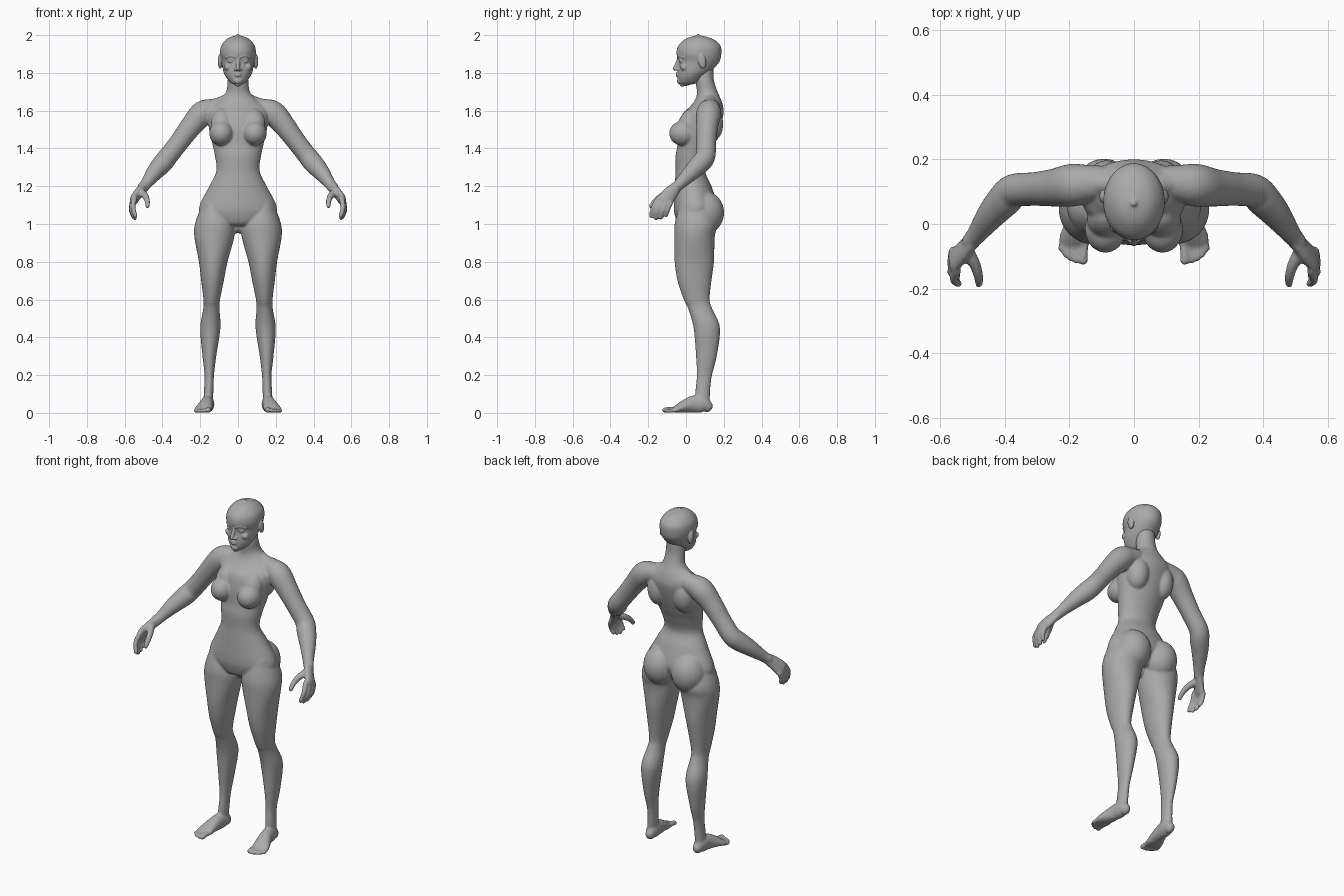
import bpy, bmesh, math
from mathutils import Vector, Matrix

skin = bpy.data.materials.new("plain_grey")
skin.diffuse_color = (0.4, 0.4, 0.4, 1)


def spline(rings, steps=6):
    """Catmull-Rom interpolation of (x, y, z, half_u, half_v) rings."""
    out = []
    for i in range(len(rings) - 1):
        p = [rings[max(0, min(len(rings) - 1, i + k))] for k in (-1, 0, 1, 2)]
        for s in range(steps):
            t = s / steps
            out.append([0.5 * (2 * b + (c - a) * t + (2 * a - 5 * b + 4 * c - d) * t * t
                               + (3 * b - a - 3 * c + d) * t ** 3) for a, b, c, d in zip(*p)])
    return out + [list(rings[-1])]


def loft(bm, rings, side=1, ref=None, n=28):
    """Closed elliptical skin along rings; ref=None keeps the rings horizontal."""
    pts = spline(rings)
    pos = [Vector(p[:3]) for p in pts]
    sections = []
    last = len(pts) - 1
    for i, p in enumerate(pts):
        t = (pos[min(i + 1, last)] - pos[max(i - 1, 0)]).normalized()
        if ref:
            u = t.cross(Vector(ref)).normalized()
            v = t.cross(u).normalized()
        else:
            u, v = Vector((1, 0, 0)), Vector((0, 1, 0))
        r = min(p[3], p[4])
        here = [(pos[i], u, v, p[3], p[4])]
        if i in (0, last):  # rounded ends
            sgn = -1 if i == 0 else 1
            dome = [(pos[i] + t * sgn * r * math.sin(a), u, v, p[3] * math.cos(a), p[4] * math.cos(a))
                    for a in (0.5, 1.0, 1.4)]
            here = dome[::-1] + here if i == 0 else here + dome
        sections += here
    loops = []
    for c, u, v, a, b in sections:
        loop = []
        for k in range(n):
            w = 2 * math.pi * k / n
            q = c + u * a * math.cos(w) + v * b * math.sin(w)
            loop.append(bm.verts.new((q.x * side, q.y, q.z)))
        loops.append(loop)
    for l0, l1 in zip(loops, loops[1:]):
        for k in range(n):
            bm.faces.new((l0[k], l0[(k + 1) % n], l1[(k + 1) % n], l1[k]))
    bm.faces.new(loops[0])
    bm.faces.new(loops[-1])


def blob(bm, c, r, side=1, tilt=0):
    m = Matrix.Translation((c[0] * side, c[1], c[2])) @ Matrix.Rotation(tilt, 4, 'X') @ Matrix.Diagonal((*r, 1))
    bmesh.ops.create_uvsphere(bm, u_segments=28, v_segments=18, radius=1, matrix=m)


def finish(bm, name, voxel, smooth):
    bmesh.ops.recalc_face_normals(bm, faces=bm.faces)
    me = bpy.data.meshes.new(name)
    bm.to_mesh(me)
    bm.free()
    me.materials.append(skin)
    ob = bpy.data.objects.new(name, me)
    bpy.context.collection.objects.link(ob)
    rm = ob.modifiers.new("blend_parts", 'REMESH')
    rm.mode = 'VOXEL'
    rm.voxel_size = voxel
    rm.use_smooth_shade = True
    sm = ob.modifiers.new("soften", 'SMOOTH')
    sm.factor = 0.5
    sm.iterations = smooth


def level(z, x0, x1, y0, y1):
    return ((x0 + x1) / 2, (y0 + y1) / 2, z, (x1 - x0) / 2, (y1 - y0) / 2)


body = bmesh.new()
# Torso and neck: height, half width, front, back
torso = [(.99, .05, 0, .08), (1.0, .12, -.04, .12), (1.05, .195, -.06, .15), (1.1, .203, -.065, .165),
         (1.2, .152, -.06, .135), (1.28, .115, -.055, .102), (1.36, .122, -.055, .125),
         (1.42, .135, -.045, .15), (1.5, .153, -.04, .178), (1.58, .163, -.02, .198),
         (1.62, .15, .02, .197), (1.66, .1, .05, .185), (1.70, .063, .058, .167),
         (1.76, .055, .05, .148), (1.82, .05, .055, .145)]
loft(body, [level(z, -a, a, y0, y1) for z, a, y0, y1 in torso], n=48)

# Leg: height, inner, outer, front, back
leg = [(1.08, .05, .2, -.04, .14), (1.0, .015, .228, -.06, .165), (.93, .02, .231, -.062, .152),
       (.8, .055, .207, -.06, .148), (.7, .075, .195, -.045, .135), (.6, .095, .183, -.012, .125),
       (.55, .098, .184, .012, .14), (.45, .093, .2, .04, .18), (.3, .115, .188, .053, .163),
       (.2, .127, .177, .057, .138), (.12, .13, .18, .05, .128), (.05, .134, .184, .045, .125)]
foot = [(.156, .115, .033, .026, .031), (.158, .09, .045, .033, .044), (.163, .04, .046, .034, .045),
        (.174, -.01, .034, .042, .033), (.183, -.045, .022, .048, .021), (.186, -.062, .016, .046, .014)]
toes = [(.152, .157, -.112, .015), (.174, .179, -.112, .011), (.190, .197, -.104, .011),
        (.205, .212, -.092, .011), (.218, .225, -.076, .010)]
arm = [(.09, .13, 1.615, .05, .05), (.14, .125, 1.605, .058, .058), (.19, .12, 1.583, .066, .066),
       (.25, .112, 1.515, .058, .058), (.31, .108, 1.435, .052, .052), (.37, .103, 1.358, .052, .052),
       (.40, .075, 1.32, .053, .053), (.44, .03, 1.275, .045, .045), (.485, -.03, 1.215, .031, .031),
       (.505, -.055, 1.19, .03, .026)]
palm = [(.498, -.048, 1.198, .029, .024), (.525, -.08, 1.165, .038, .023),
        (.55, -.107, 1.13, .043, .021), (.555, -.115, 1.118, .040, .017)]
# Finger knuckle, middle joint and tip
fingers = [((.548, -.145, 1.135), (.556, -.172, 1.09), (.543, -.185, 1.042)),
           ((.556, -.125, 1.125), (.563, -.150, 1.075), (.546, -.160, 1.030)),
           ((.560, -.103, 1.115), (.564, -.125, 1.070), (.550, -.133, 1.033)),
           ((.558, -.083, 1.110), (.562, -.098, 1.075), (.553, -.105, 1.047))]
thumb = [(.515, -.085, 1.17, .022, .022), (.492, -.125, 1.15, .018, .018),
         (.481, -.16, 1.125, .015, .015), (.479, -.186, 1.095, .012, .012)]

for s in (1, -1):
    loft(body, [level(*r) for r in leg], s, n=36)
    blob(body, (.092, .095, 1.06), (.098, .107, .115), s)          # buttock
    blob(body, (.088, -.015, 1.48), (.064, .074, .066), s)         # breast
    blob(body, (.085, .012, 1.525), (.06, .055, .09), s, -.35)     # upper chest slope
    blob(body, (.085, .125, 1.53), (.065, .072, .1), s)            # shoulder blade
    loft(body, [(.05, .125, 1.655, .035, .035), (.12, .125, 1.63, .034, .034),
                (.19, .12, 1.605, .037, .037)], s, (0, 1, 0))      # shoulder slope
    loft(body, foot, s, (0, 0, 1))
    for bx, tx, ty, r in toes:
        loft(body, [(bx, -.04, .02, r, r), (bx * .4 + tx * .6, ty + .028, r + .004, r * .85, r * .85),
                    (tx, ty, r, r, r)], s, (0, 0, 1), 14)
    loft(body, arm, s, (0, 1, 0))
    loft(body, palm, s, (1, 0, 0))
    for joints in fingers:
        loft(body, [(*j, r, r) for j, r in zip(joints, (.0145, .0135, .0115))], s, (1, 0, 0), 14)
    loft(body, thumb, s, (0, 0, 1), 14)
finish(body, "body", 0.006, 5)

# Head: height, half width, front, back
head = bmesh.new()
skull = [(1.737, .018, -.03, .02), (1.75, .042, -.04, .07), (1.78, .065, -.044, .10),
         (1.81, .078, -.044, .135), (1.86, .087, -.039, .177), (1.9, .095, -.05, .187),
         (1.94, .09, -.043, .184), (1.97, .07, -.016, .158), (1.988, .045, .015, .12),
         (1.998, .01, .055, .075)]
loft(head, [level(z, -a, a, y0, y1) for z, a, y0, y1 in skull], n=48)
# Nose
loft(head, [(0, -.036, 1.88, .010, .010), (0, -.046, 1.85, .010, .010), (0, -.058, 1.823, .012, .011)], 1, (1, 0, 0))
blob(head, (0, -.034, 1.757), (.022, .014, .016))                  # chin
for z, r in ((1.798, .0055), (1.786, .0065)):                      # lips
    loft(head, [(-.027, -.032, 1.792, .003, .003), (0, -.049, z, r, r),
                (.027, -.032, 1.792, .003, .003)], 1, (0, 0, 1), 14)
for s in (1, -1):
    blob(head, (.014, -.047, 1.818), (.009, .010, .008), s)        # nostril
    blob(head, (.037, -.020, 1.862), (.017, .017, .011), s)        # eye
    blob(head, (.05, -.008, 1.83), (.024, .022, .02), s)           # cheek
    loft(head, [(.012, -.044, 1.883, .005, .006), (.038, -.035, 1.89, .006, .006),
                (.064, -.015, 1.88, .004, .005)], s, (0, 0, 1), 14)  # brow
    loft(head, [(.018, -.036, 1.864, .002, .002), (.037, -.034, 1.875, .0045, .0045),
                (.056, -.022, 1.866, .002, .002)], s, (0, 0, 1), 12)  # upper eyelid
    blob(head, (.094, .085, 1.862), (.013, .021, .040), s, .15)    # ear
finish(head, "head", 0.0035, 3)
